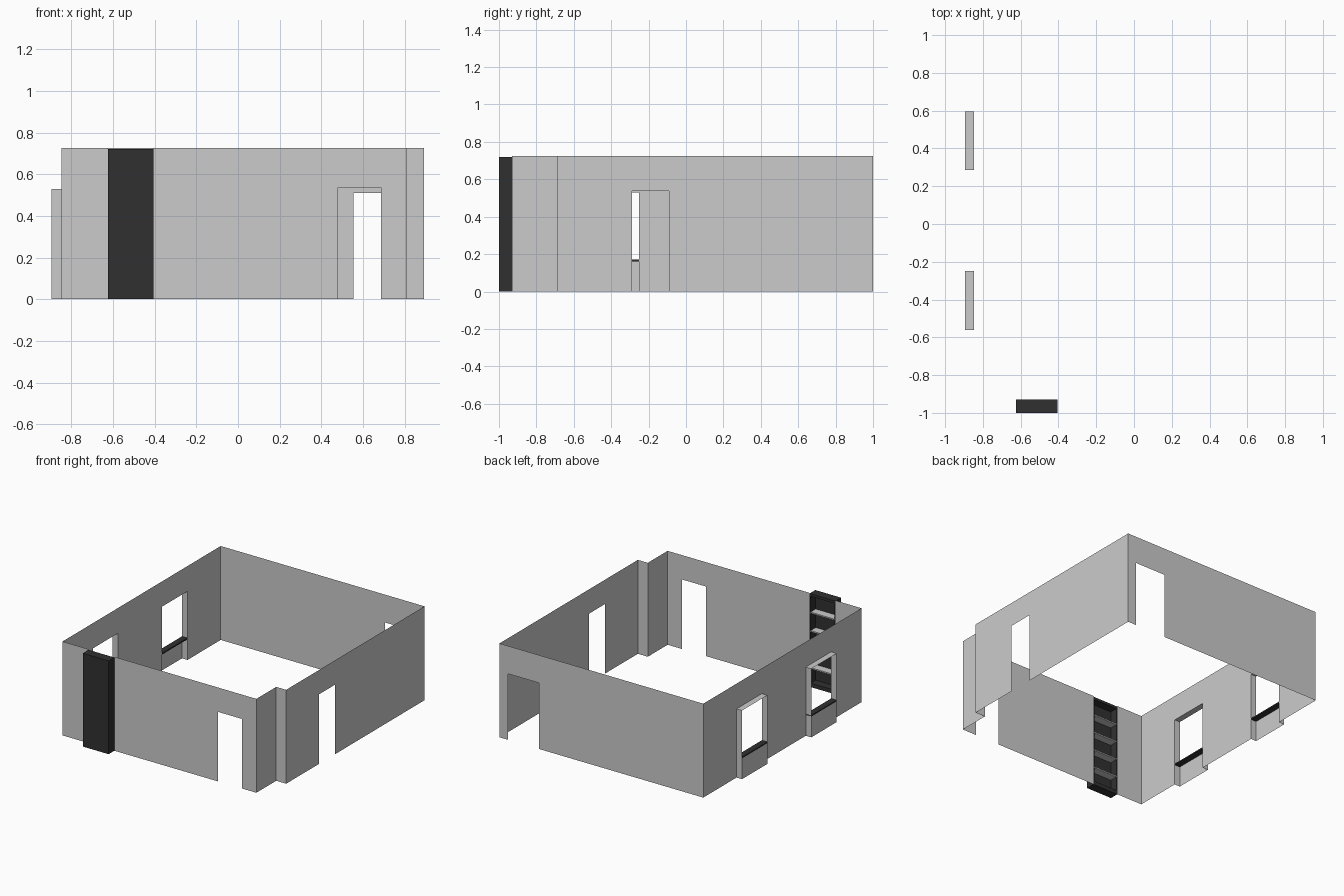
import bpy

if "Cube" in bpy.data.objects:
    bpy.data.objects.remove(bpy.data.objects["Cube"])

H = 0.725                       # wall height
L, R, F, B = -0.848, 0.893, -0.93, 1.0
NOTCH_X, NOTCH_Y = 0.808, -0.688

black = bpy.data.materials.new("black")
black.diffuse_color = (0.03, 0.03, 0.03, 1)
black.use_nodes = True
black.node_tree.nodes["Principled BSDF"].inputs["Base Color"].default_value = black.diffuse_color


def mesh(name, verts, faces, mat=None):
    me = bpy.data.meshes.new(name)
    me.from_pydata(verts, [], faces)
    ob = bpy.data.objects.new(name, me)
    bpy.context.collection.objects.link(ob)
    if mat:
        me.materials.append(mat)
    return ob


def panel(name, a, b, z0=0.0, z1=H):
    """Vertical sheet between two plan points."""
    return mesh(name, [(*a, z0), (*b, z0), (*b, z1), (*a, z1)], [(0, 1, 2, 3)])


def box(name, x0, x1, y0, y1, z0, z1, mat=None):
    v = [(x, y, z) for x in (x0, x1) for y in (y0, y1) for z in (z0, z1)]
    f = [(0, 1, 3, 2), (4, 6, 7, 5), (0, 4, 5, 1),
         (2, 3, 7, 6), (0, 2, 6, 4), (1, 5, 7, 3)]
    return mesh(name, v, f, mat)


def wall(name, place, cuts, openings):
    """Row of panels; openings maps a panel index to the underside of its lintel."""
    for i, (s, e) in enumerate(zip(cuts, cuts[1:])):
        z0 = openings.get(i, 0.0)
        if z0 < H:
            panel(f"{name}_{i}", place(s), place(e), z0)


# Walls with door, window and bookcase openings
CX0, CX1 = -0.625, -0.405
WINDOWS = [(-0.56, -0.25), (0.285, 0.595)]
WIN_TOP = 0.53
wall("front_wall", lambda t: (t, F),
     [L, CX0, CX1, -0.18, 0.04, 0.26, 0.48, 0.685, NOTCH_X], {1: H, 6: 0.537})
wall("corner_side", lambda t: (NOTCH_X, t), [F, NOTCH_Y], {})
wall("corner_return", lambda t: (t, NOTCH_Y), [NOTCH_X, R], {})
wall("right_wall", lambda t: (R, t),
     [NOTCH_Y, -0.47, -0.29, -0.09, 0.045, 0.28, B], {2: 0.537})
wall("back_wall", lambda t: (t, B), [R, 0.82, 0.555, L], {1: 0.51})
wall("left_wall", lambda t: (L, t),
     [B, WINDOWS[1][1], WINDOWS[1][0], WINDOWS[0][1], WINDOWS[0][0], F],
     {1: WIN_TOP, 3: WIN_TOP})

# Window bays: cheeks, head, apron and dark sill
BAY = -0.895
for i, (y0, y1) in enumerate(WINDOWS):
    for side, y in (("near", y0), ("far", y1)):
        panel(f"window_cheek_{side}_{i}", (L, y), (BAY, y), 0, WIN_TOP)
    panel(f"window_apron_{i}", (BAY, y0), (BAY, y1), 0, 0.16)
    mesh(f"window_head_{i}", [(BAY, y0, WIN_TOP), (L, y0, WIN_TOP),
                              (L, y1, WIN_TOP), (BAY, y1, WIN_TOP)], [(0, 1, 2, 3)])
    box(f"window_sill_{i}", BAY, L, y0, y1, 0.16, 0.17, black)

# Recessed bookcase, open towards the room
T = 0.008
box("bookcase_back", CX0, CX1, -1.0, -1.0 + T, 0.0, 0.72, black)
for side, x in (("left", CX0), ("right", CX1 - T)):
    box(f"bookcase_side_{side}", x, x + T, -1.0 + T, F, 0.0, 0.72, black)
box("bookcase_top", CX0 + T, CX1 - T, -1.0 + T, F, 0.70, 0.72, black)
box("bookcase_base", CX0 + T, CX1 - T, -1.0 + T, F, 0.0, 0.03, black)
for i in range(4):
    z = 0.14 + 0.143 * i
    box(f"bookcase_shelf_{i}", CX0 + T, CX1 - T, -1.0 + T, F, z, z + 0.01)
